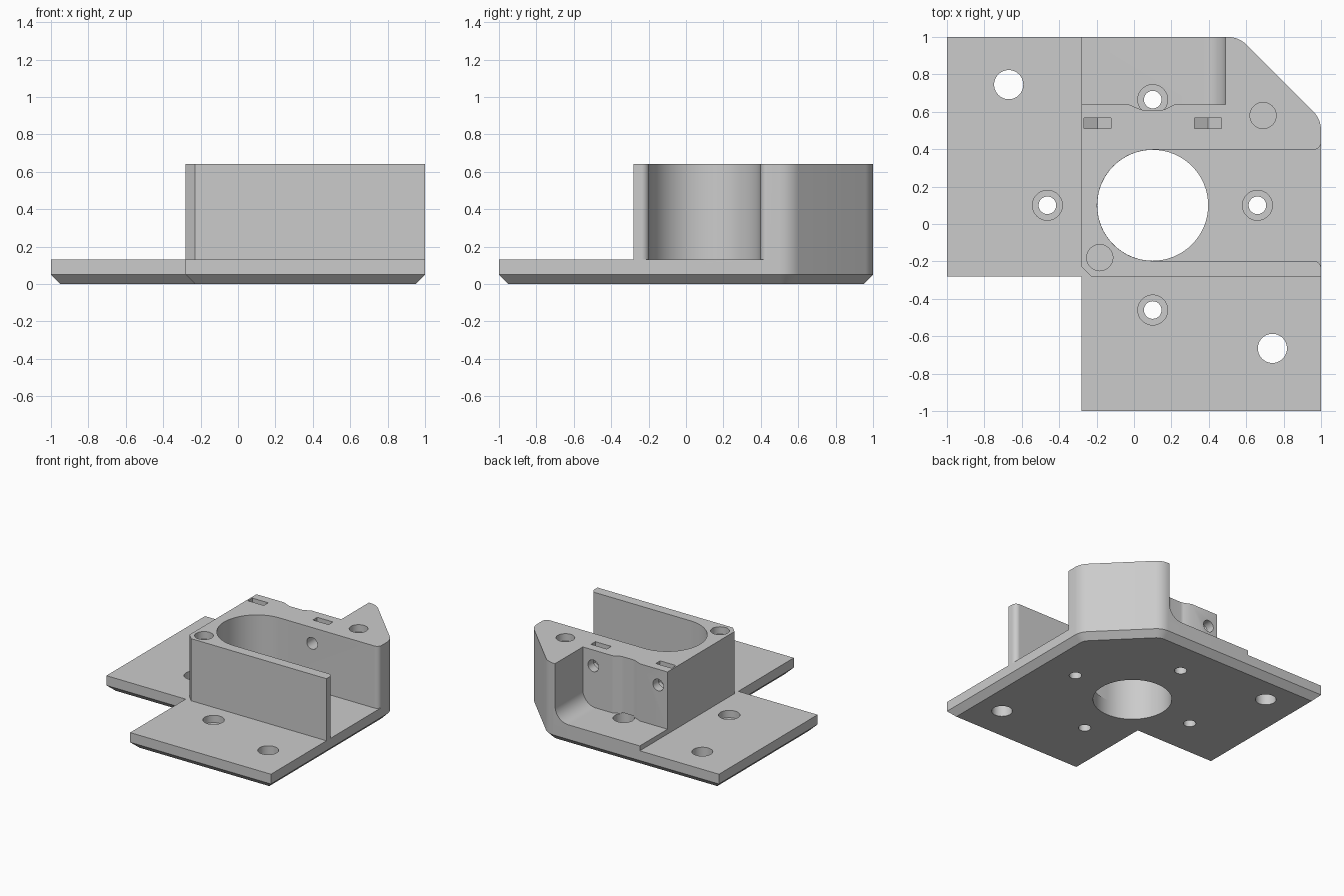
import bpy, bmesh, math
from mathutils import Vector

cube = bpy.data.objects.get("Cube")
if cube:
    bpy.data.objects.remove(cube, do_unlink=True)

PLATE_TOP, POCKET_FLOOR, TOP = 0.13, 0.17, 0.64
CHAMFER = 0.05

grey = bpy.data.materials.new("plain_grey")
grey.use_nodes = True
colour = (0.6, 0.6, 0.6, 1)
grey.diffuse_color = colour
grey.node_tree.nodes["Principled BSDF"].inputs["Base Color"].default_value = colour


def rounded(points, steps=16):
    """Polygon from (x, y) or (x, y, radius) corners, with arcs where a radius is given."""
    out = []
    count = len(points)
    for i, p in enumerate(points):
        c = Vector(p[:2])
        arc = [c]
        if len(p) == 3:
            a = (Vector(points[i - 1][:2]) - c).normalized()
            b = (Vector(points[(i + 1) % count][:2]) - c).normalized()
            half = a.angle(b) / 2
            centre = c + (a + b).normalized() * p[2] / math.sin(half)
            start = c + a * p[2] / math.tan(half) - centre
            end = c + b * p[2] / math.tan(half) - centre
            sweep = math.pi - 2 * half
            arc = [centre + (start * math.sin((1 - k / steps) * sweep)
                             + end * math.sin(k / steps * sweep)) / math.sin(sweep)
                   for k in range(steps + 1)]
        for v in arc:
            if not out or (v - out[-1]).length > 1e-4:
                out.append(v)
    if (out[0] - out[-1]).length < 1e-4:
        out.pop()
    return out


def inset(points, d):
    """Mitred inward offset of a counter-clockwise polygon."""
    out = []
    for i, p in enumerate(points):
        e1 = (p - points[i - 1]).normalized()
        e2 = (points[(i + 1) % len(points)] - p).normalized()
        n1, n2 = Vector((-e1.y, e1.x)), Vector((-e2.y, e2.x))
        out.append(p + (n1 + n2) * d / (1 + n1.dot(n2)))
    return out


def loft(name, layers, axis="z"):
    """Closed solid through matching outlines, given as (outline, position on axis)."""
    bm = bmesh.new()
    rings = [[bm.verts.new((p.x, p.y, h) if axis == "z" else (p.x, h, p.y)) for p in pts]
             for pts, h in layers]
    bm.faces.new(rings[0])
    bm.faces.new(rings[-1])
    n = len(rings[0])
    for low, high in zip(rings, rings[1:]):
        for i in range(n):
            j = (i + 1) % n
            bm.faces.new((low[i], low[j], high[j], high[i]))
    bmesh.ops.recalc_face_normals(bm, faces=bm.faces)
    mesh = bpy.data.meshes.new(name)
    bm.to_mesh(mesh)
    bm.free()
    mesh.materials.append(grey)
    obj = bpy.data.objects.new(name, mesh)
    bpy.context.collection.objects.link(obj)
    return obj


def prism(name, pts, low, high, axis="z"):
    return loft(name, [(pts, low), (pts, high)], axis)


def circle(x, y, r, n=40):
    return [Vector((x + r * math.cos(math.tau * i / n), y + r * math.sin(math.tau * i / n)))
            for i in range(n)]


def combine(target, tool, operation="DIFFERENCE"):
    tool.hide_render = True
    mod = target.modifiers.new(tool.name, "BOOLEAN")
    mod.operation, mod.solver, mod.object = operation, "EXACT", tool
    bpy.context.view_layer.objects.active = target
    bpy.ops.object.modifier_apply(modifier=mod.name)
    bpy.data.objects.remove(tool, do_unlink=True)


# Notched base plate with a chamfered underside
outline = rounded([(-1, 1), (-1, -0.28), (-0.28, -0.28), (-0.28, -1), (1, -1),
                   (1, 0.56, 0.14), (0.56, 1, 0.14)], 8)
mount = loft("motor_mount", [(inset(outline, CHAMFER), 0), (outline, CHAMFER),
                             (outline, PLATE_TOP)])

# Raised housing
housing = rounded([(-0.28, 1), (-0.28, -0.23), (-0.23, -0.28), (1, -0.28),
                   (1, 0.56, 0.14), (0.56, 1, 0.14)], 8)
combine(mount, prism("housing", housing, 0.09, TOP), "UNION")

# Round-ended channel, flared at its open end
channel = rounded([(-0.197, 0.397, 0.297), (-0.197, -0.197, 0.297), (1, -0.197, 0.04),
                   (1, -0.237), (1.2, -0.237), (1.2, 0.437), (1, 0.437), (1, 0.397, 0.04)])
combine(mount, prism("channel_cut", channel, PLATE_TOP, 0.8))
combine(mount, prism("centre_bore", circle(0.1, 0.1, 0.2965, 64), -0.1, 0.2))

# Back pocket with a curved floor corner, and a shallow tool recess in its wall
pocket = rounded([(-0.4, POCKET_FLOOR), (0.49, POCKET_FLOOR, 0.12), (0.49, 0.8), (-0.4, 0.8)])
combine(mount, prism("pocket_cut", pocket, 0.64, 1.2, "y"))
recess = rounded([(-0.03, 0.7), (-0.03, 0.64), (0.04, 0.61, 0.06), (0.16, 0.61, 0.06),
                  (0.22, 0.64), (0.22, 0.7)], 6)
combine(mount, prism("recess_cut", recess, POCKET_FLOOR, 0.8))

# Four counterbored screw holes around the bore
for x, y in ((-0.463, 0.1), (0.66, 0.1), (0.1, 0.665), (0.1, -0.46)):
    combine(mount, prism("screw_hole", circle(x, y, 0.047), -0.1, 0.3))
    head_top = POCKET_FLOOR + 0.01 if y > 0.5 else 0.3
    combine(mount, prism("screw_head_cut", circle(x, y, 0.08), 0.07, head_top))

# Large plate holes
for x, y in ((-0.67, 0.745), (0.74, -0.665)):
    combine(mount, prism("plate_hole", circle(x, y, 0.078), -0.1, 0.3))

# Shallow round sockets in the housing top
for x, y in ((-0.183, -0.18), (0.69, 0.58)):
    combine(mount, prism("socket_cut", circle(x, y, 0.07), TOP - 0.06, 0.8))

# Cross screws with hexagonal nut slots open at the top
for x in (-0.195, 0.395):
    z = 0.51
    combine(mount, prism("cross_hole", circle(x, z, 0.048), 0.37, 0.8, "y"))
    slot = rounded([(x - 0.072, 0.8), (x - 0.072, z - 0.042), (x, z - 0.084),
                    (x + 0.072, z - 0.042), (x + 0.072, 0.8)])
    combine(mount, prism("nut_slot", slot, 0.51, 0.567, "y"))

# Smooth curves, sharp edges
for obj in bpy.context.selected_objects:
    obj.select_set(False)
mount.select_set(True)
bpy.context.view_layer.objects.active = mount
bpy.ops.object.shade_smooth_by_angle(angle=math.radians(25))
